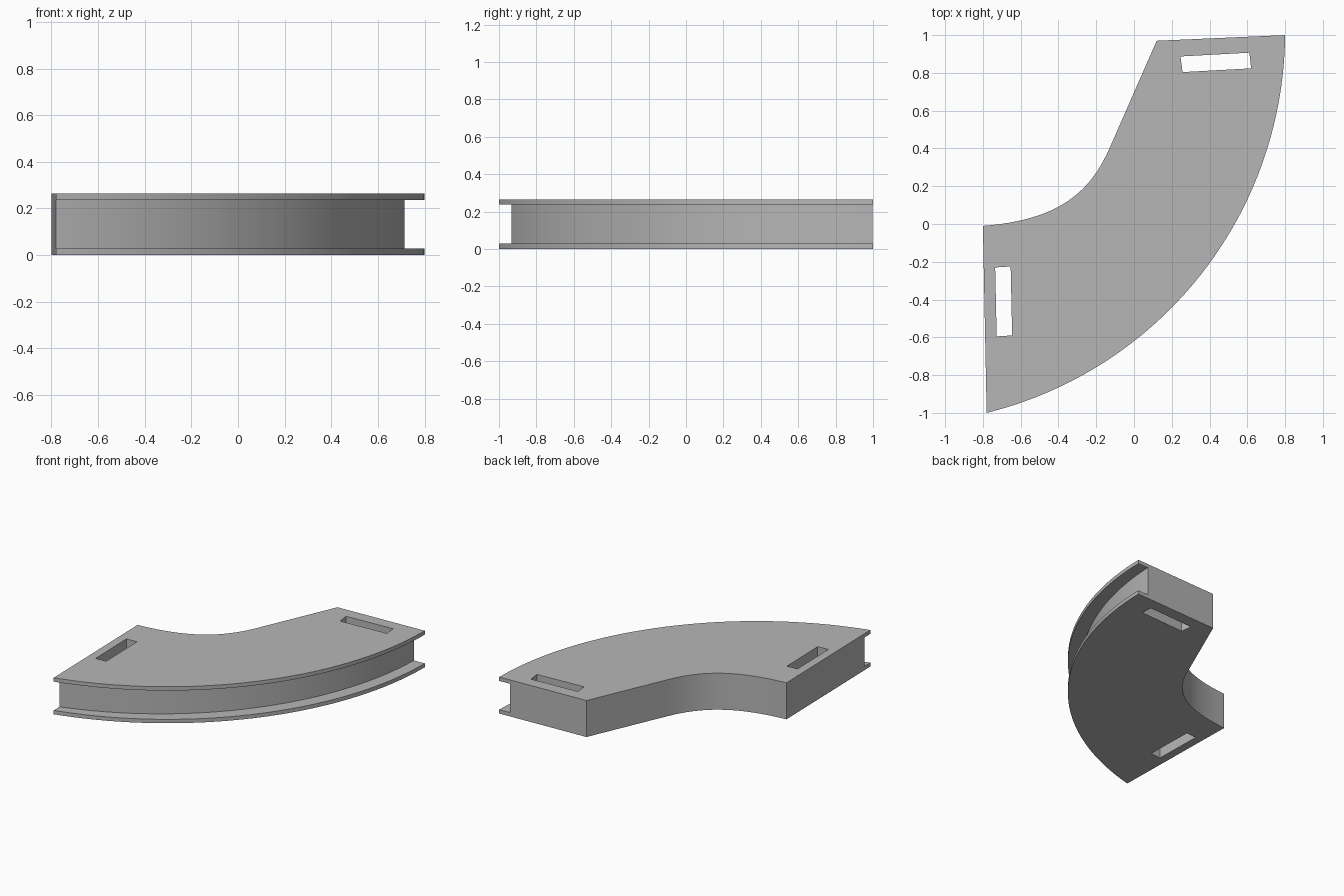
import bpy
import bmesh
from math import sqrt, atan2, cos, sin
from mathutils import Vector
from mathutils.geometry import interpolate_bezier

if "Cube" in bpy.data.objects:
    bpy.data.objects.remove(bpy.data.objects["Cube"])

HEIGHT, LIP = 0.265, 0.028
RADIUS = 2.08

grey = bpy.data.materials.new("plain grey")
grey.use_nodes = True
grey.diffuse_color = (0.47, 0.47, 0.47, 1)
grey.node_tree.nodes["Principled BSDF"].inputs["Base Color"].default_value = grey.diffuse_color


def arc(p, q, radius, steps=40, extend=0.0, grow=0.0):
    """Points on the counter-clockwise arc from p to q, optionally lengthened or enlarged."""
    p, q = Vector(p), Vector(q)
    chord = q - p
    left = Vector((-chord.y, chord.x)).normalized()
    centre = (p + q) / 2 + left * sqrt(radius ** 2 - chord.length_squared / 4)
    a = atan2(p.y - centre.y, p.x - centre.x) - extend
    b = atan2(q.y - centre.y, q.x - centre.x) + extend
    angles = [a + (b - a) * i / steps for i in range(steps + 1)]
    return [centre + (radius + grow) * Vector((cos(t), sin(t))) for t in angles]


def prism(name, outline, z0, z1):
    """Extrude a flat outline between two heights."""
    bm = bmesh.new()
    base = bm.faces.new([bm.verts.new((x, y, z0)) for x, y in outline])
    top = bmesh.ops.extrude_face_region(bm, geom=[base])["geom"]
    bmesh.ops.translate(bm, vec=(0, 0, z1 - z0),
                        verts=[v for v in top if isinstance(v, bmesh.types.BMVert)])
    bmesh.ops.recalc_face_normals(bm, faces=bm.faces)
    mesh = bpy.data.meshes.new(name)
    bm.to_mesh(mesh)
    bm.free()
    mesh.materials.append(grey)
    obj = bpy.data.objects.new(name, mesh)
    bpy.context.collection.objects.link(obj)
    return obj


# Curved body: wide outer arc, straight ends, inner bend running into a straight side
outer = arc((-0.78, -1.0), (0.8, 1.0), RADIUS)
bend = interpolate_bezier(Vector((-0.13, 0.4)), Vector((-0.24, 0.15)),
                          Vector((-0.42, 0.02)), Vector((-0.8, -0.01)), 24)
body = prism("curved_body", [tuple(v) for v in outer] + [(0.12, 0.97)]
             + [(v.x, v.y) for v in bend], 0, HEIGHT)

# Groove along the outer rim, leaving a lip above and below
web = ((-0.781, -0.932), (0.715, 0.996), RADIUS)
groove_line = arc(*web, extend=0.1) + arc(*web, extend=0.1, grow=0.3)[::-1]
cutters = [prism("rim_groove_cutter", groove_line, LIP, HEIGHT - LIP)]

# Slots through the body near each end
slots = {
    "back_slot_cutter": [(0.246, 0.887), (0.257, 0.804), (0.62, 0.824), (0.611, 0.907)],
    "left_end_slot_cutter": [(-0.735, -0.23), (-0.727, -0.595), (-0.645, -0.59), (-0.653, -0.225)],
}
cutters += [prism(name, line, -0.1, HEIGHT + 0.1) for name, line in slots.items()]

bpy.context.view_layer.objects.active = body
for cutter in cutters:
    mod = body.modifiers.new(cutter.name, "BOOLEAN")
    mod.operation, mod.solver, mod.object = "DIFFERENCE", "EXACT", cutter
    bpy.ops.object.modifier_apply(modifier=mod.name)
    bpy.data.objects.remove(cutter)

# Smooth curves with crisp edges
bpy.ops.object.select_all(action="DESELECT")
body.select_set(True)
bpy.ops.object.shade_smooth_by_angle()
